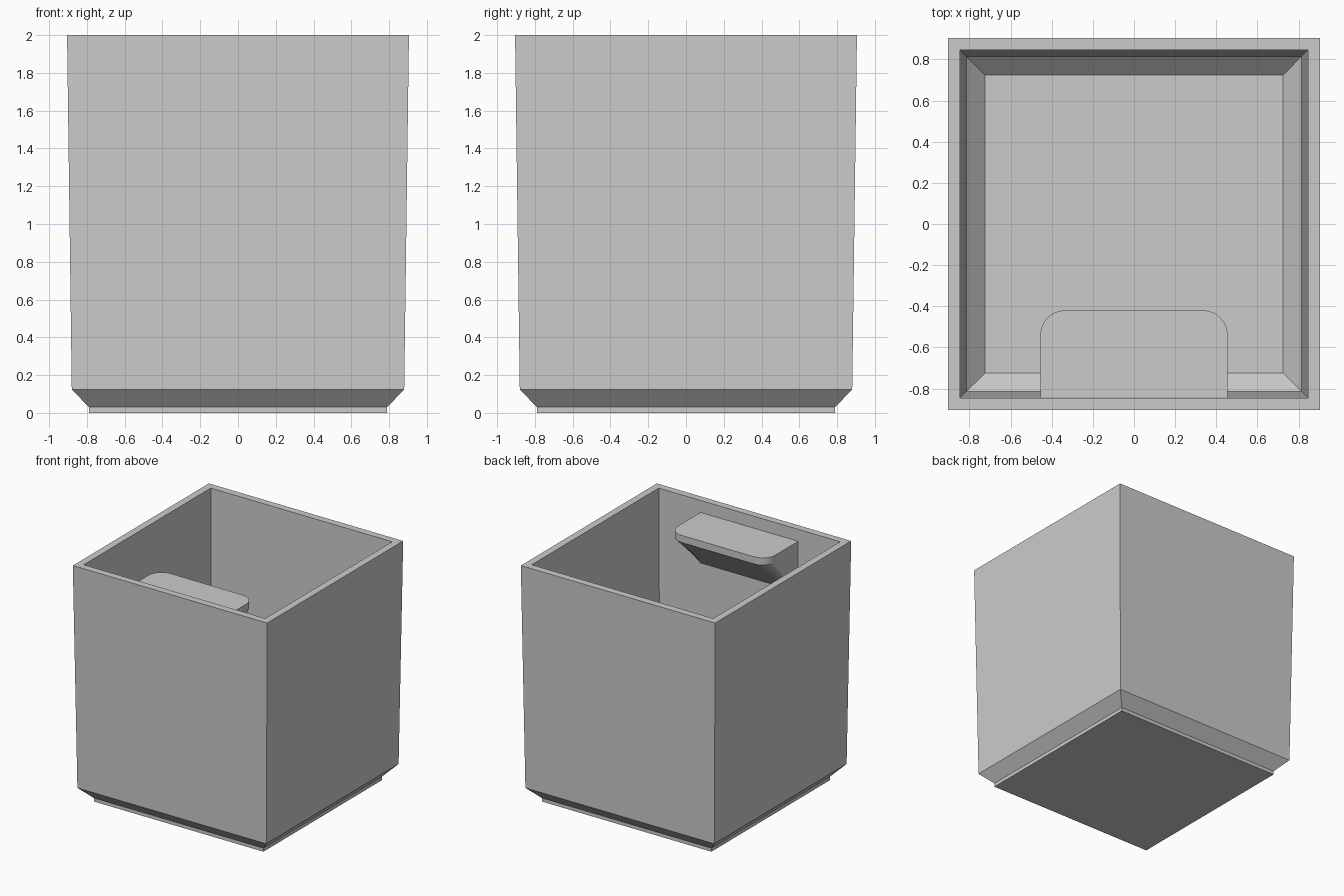
import bpy
import bmesh
import math

cube = bpy.data.objects.get("Cube")
if cube:
    bpy.data.objects.remove(cube, do_unlink=True)

grey = bpy.data.materials.new("plain grey")
grey.diffuse_color = (0.6, 0.6, 0.6, 1)
grey.use_nodes = True
grey.node_tree.nodes["Principled BSDF"].inputs["Base Color"].default_value = (0.6, 0.6, 0.6, 1)


def loft(name, rings):
    """Skin a stack of equal-length rings and cap both ends."""
    bm = bmesh.new()
    loops = [[bm.verts.new(p) for p in ring] for ring in rings]
    n = len(loops[0])
    for low, high in zip(loops, loops[1:]):
        for i in range(n):
            j = (i + 1) % n
            bm.faces.new((low[i], low[j], high[j], high[i]))
    bm.faces.new(loops[0][::-1])
    bm.faces.new(loops[-1])
    bmesh.ops.remove_doubles(bm, verts=bm.verts, dist=1e-5)
    bmesh.ops.recalc_face_normals(bm, faces=bm.faces)
    mesh = bpy.data.meshes.new(name)
    bm.to_mesh(mesh)
    bm.free()
    mesh.materials.append(grey)
    obj = bpy.data.objects.new(name, mesh)
    bpy.context.collection.objects.link(obj)
    return obj


def square(half, z):
    return [(-half, -half, z), (half, -half, z), (half, half, z), (-half, half, z)]


# Open box: up the outside, over the rim, down the inside to the floor
profile = [(0.79, 0), (0.79, 0.03), (0.88, 0.125), (0.905, 2),
           (0.845, 2), (0.815, 0.15), (0.725, 0.06)]
loft("box", [square(half, z) for half, z in profile])

# Label shelf: rounded lip on the inside of the front wall, tapering down to it
WIDTH, BACK, FRONT, RADIUS = 0.455, -0.86, -0.42, 0.12
TOP, LIP, FOOT = 1.9, 1.84, 1.475
STEPS = 12


def arc(side, t):
    a = math.pi / 2 * t
    return (side * (WIDTH - RADIUS + RADIUS * math.cos(a)),
            FRONT - RADIUS + RADIUS * math.sin(a))


outline = [(-WIDTH, BACK), (WIDTH, BACK)]
outline += [arc(1, i / STEPS) for i in range(STEPS + 1)]
outline += [arc(-1, 1 - i / STEPS) for i in range(STEPS + 1)]

foot = [(x, -0.84 if y > BACK else BACK, FOOT) for x, y in outline]
shelf = loft("label_shelf", [foot] + [[(x, y, z) for x, y in outline] for z in (LIP, TOP)])

bpy.ops.object.select_all(action="DESELECT")
shelf.select_set(True)
bpy.context.view_layer.objects.active = shelf
bpy.ops.object.shade_smooth_by_angle(angle=math.radians(25))
